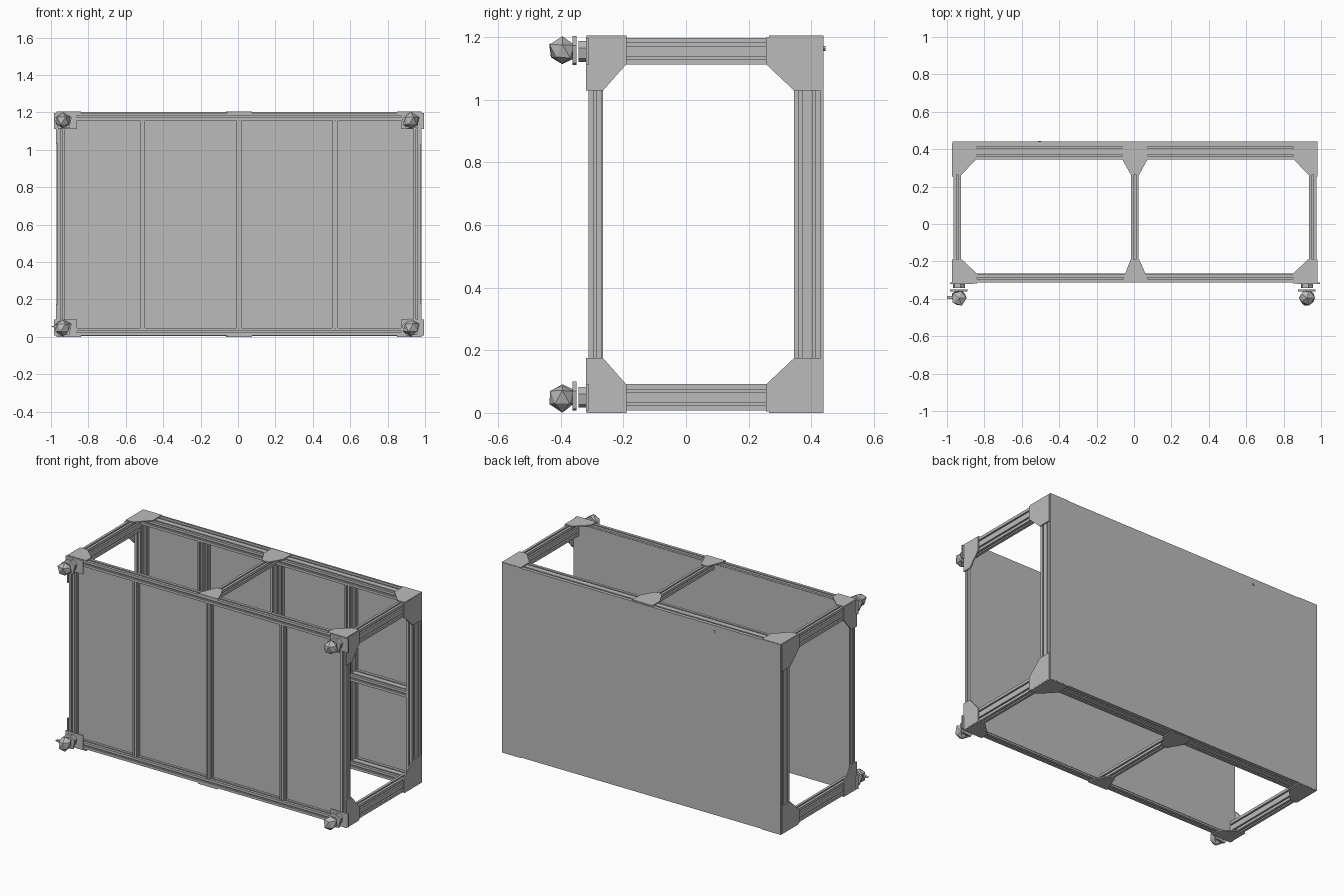
import bpy, bmesh, math, random
from mathutils import Vector

random.seed(4)
cube = bpy.data.objects.get("Cube")
if cube:
    bpy.data.objects.remove(cube, do_unlink=True)

grey = bpy.data.materials.new("aluminium_grey")
grey.use_nodes = True
COLOUR = (0.5, 0.5, 0.5, 1)
grey.diffuse_color = COLOUR
grey.node_tree.nodes["Principled BSDF"].inputs["Base Color"].default_value = COLOUR


def finish(name, bm):
    bmesh.ops.recalc_face_normals(bm, faces=bm.faces)
    mesh = bpy.data.meshes.new(name)
    bm.to_mesh(mesh)
    bm.free()
    mesh.materials.append(grey)
    obj = bpy.data.objects.new(name, mesh)
    bpy.context.collection.objects.link(obj)
    return obj


def place(axis, u, v, w):
    """Put profile point (u, v) at distance w along the axis."""
    return {"x": (w, u, v), "y": (u, w, v), "z": (u, v, w)}[axis]


def prism(name, axis, pts, lo, hi):
    bm = bmesh.new()
    face = bm.faces.new([bm.verts.new(place(axis, u, v, lo)) for u, v in pts])
    ext = bmesh.ops.extrude_face_region(bm, geom=[face])
    verts = [e for e in ext["geom"] if isinstance(e, bmesh.types.BMVert)]
    bmesh.ops.translate(bm, verts=verts, vec=Vector(place(axis, 0, 0, hi - lo)))
    return finish(name, bm)


def rect(u0, u1, v0, v1):
    return [(u0, v0), (u1, v0), (u1, v1), (u0, v1)]


def slotted(u0, u1, v0, v1, slot=0.009, depth=0.01):
    """Rectangle with one slot per module along every side."""
    corners = [Vector(p) for p in rect(u0, u1, v0, v1)]
    module = min(u1 - u0, v1 - v0)
    pts = []
    for i, a in enumerate(corners):
        b = corners[(i + 1) % 4]
        along = (b - a).normalized()
        inward = Vector((-along.y, along.x)) * depth
        length = (b - a).length
        count = max(1, round(length / module))
        pts.append(a)
        for k in range(count):
            mid = a + along * length * (k + 0.5) / count
            s, e = mid - along * slot / 2, mid + along * slot / 2
            pts += [s, s + inward, e + inward, e]
    return [tuple(p) for p in pts]


def bar(name, axis, u0, u1, v0, v1, lo, hi, **kw):
    return prism(name, axis, slotted(u0, u1, v0, v1, **kw), lo, hi)


# Main dimensions
X0, X1 = -0.965, 0.975
MID = 0.005
Z0, Z1 = 0.007, 1.198
F0, F1 = -0.312, -0.268
R0, R1 = 0.345, 0.43
T, TALL = 0.04, 0.085


def mx(p, flip):
    return 2 * MID - p if flip else p


def mz(p, flip):
    return Z0 + Z1 - p if flip else p


# Posts and side rails, mirrored left to right
for flip, side in ((False, "right"), (True, "left")):
    a, b = sorted((mx(X0, flip), mx(X0 + T, flip)))
    bar(f"front_post_{side}", "z", a, b, F0, F1, Z0, Z1)
    bar(f"rear_post_{side}", "z", a, b, R0, R1, Z0, Z1)
    for low, level in ((False, "top"), (True, "bottom")):
        c, d = sorted((mz(Z1, low), mz(Z1 - TALL, low)))
        bar(f"side_rail_{level}_{side}", "y", a, b, c, d, F1, R0)

# Long rails and the centre cross rails
for low, level in ((False, "top"), (True, "bottom")):
    c, d = sorted((mz(Z1, low), mz(Z1 - T, low)))
    bar(f"front_rail_{level}", "x", F0, F1, c, d, X0 + T, X1 - T)
    bar(f"rear_rail_{level}", "x", R0, R1, c, d, X0 + T, X1 - T)
    bar(f"centre_rail_{level}", "y", MID - T / 2, MID + T / 2, c, d, F1, R0)

# Uprights dividing the front and the back
for i in (-1, 0, 1):
    x = MID + i * 0.515
    bar(f"front_upright_{i + 2}", "z", x - 0.014, x + 0.014, F0 + 0.004, F1,
        Z0 + T, Z1 - T, slot=0.006, depth=0.006)
    bar(f"rear_upright_{i + 2}", "z", x - 0.018, x + 0.018, R0, R1, Z0 + T, Z1 - T)

# Middle rails on the back wall
for i in range(4):
    x = MID + (i - 2) * 0.515
    bar(f"rear_middle_rail_{i + 1}", "x", R0, R1, 0.56, 0.60,
        max(x + 0.018, X0 + T), min(x + 0.497, X1 - T))

# Wall panels
prism("front_panel", "y", rect(X0 + 0.005, X1 - 0.005, Z0 + 0.01, Z1 - 0.01), -0.271, -0.265)
prism("back_panel", "y", rect(X0 - 0.006, X1 + 0.006, Z0 - 0.003, Z1 + 0.003), R1, 0.44)

# Flat corner plates: top and bottom, then sides
REAR_TOP = [(-0.971, 0.439), (-0.84, 0.439), (-0.84, 0.35), (-0.92, 0.265), (-0.971, 0.265)]
FRONT_TOP = [(-0.971, -0.318), (-0.84, -0.318), (-0.84, -0.265), (-0.92, -0.19), (-0.971, -0.19)]
REAR_SIDE = [(0.43, 1.2), (0.255, 1.2), (0.255, 1.115), (0.345, 1.03), (0.43, 1.03)]
FRONT_SIDE = [(-0.32, 1.2), (-0.19, 1.2), (-0.19, 1.115), (-0.265, 1.03), (-0.32, 1.03)]
REAR_TEE = [(-0.065, 0.43), (-0.065, 0.35), (-0.018, 0.265), (0.028, 0.265), (0.075, 0.35), (0.075, 0.43)]
FRONT_TEE = [(-0.06, -0.312), (-0.055, -0.285), (-0.018, -0.19), (0.028, -0.19), (0.07, -0.285), (0.075, -0.312)]

for low, level in ((False, "top"), (True, "bottom")):
    c, d = sorted((mz(Z1, low), mz(Z1 + 0.007, low)))
    prism(f"rear_tee_plate_{level}", "z", REAR_TEE, c, d)
    prism(f"front_tee_plate_{level}", "z", FRONT_TEE, c, d)
    for flip, side in ((False, "right"), (True, "left")):
        for where, pts in (("rear", REAR_TOP), ("front", FRONT_TOP)):
            prism(f"{where}_corner_plate_{level}_{side}", "z",
                  [(mx(u, flip), v) for u, v in pts], c, d)
        a, b = sorted((mx(X0, flip), mx(X0 - 0.007, flip)))
        for where, pts in (("rear", REAR_SIDE), ("front", FRONT_SIDE)):
            prism(f"{where}_side_plate_{level}_{side}", "x",
                  [(u, mz(v, low)) for u, v in pts], a, b)


def ring(x, z, r, n, turn=0.0):
    return [(x + r * math.cos(turn + math.tau * k / n),
             z + r * math.sin(turn + math.tau * k / n)) for k in range(n)]


# Faceted adjuster feet on the front corners
for low, level in ((False, "top"), (True, "bottom")):
    z = mz(1.155, low)
    for flip, side in ((False, "right"), (True, "left")):
        x = 0.925 if flip else -0.935
        a, b = sorted((mx(-0.984, flip), mx(-0.862, flip)))
        prism(f"foot_plate_{level}_{side}", "y", rect(a, b, z - 0.043, z + 0.043), -0.32, F0)
        prism(f"foot_collar_{level}_{side}", "y", ring(x, z, 0.034, 6, 0.3), -0.343, -0.32)
        prism(f"foot_flange_{level}_{side}", "y", ring(x, z, 0.05, 5, 0.4), -0.362, -0.35)
        bm = bmesh.new()
        bmesh.ops.create_icosphere(bm, subdivisions=1, radius=0.046)
        for v in bm.verts:
            v.co *= random.uniform(0.82, 1.1)
            v.co += Vector((x, -0.395, z))
        finish(f"foot_knob_{level}_{side}", bm)

# Pointed tab on one foot, and the small bolt in the back
prism("foot_tab", "y", [(-1.0, 0.055), (-0.93, 0.035), (-0.93, 0.075)], -0.40, -0.385)
prism("back_bolt", "y", ring(-0.505, 1.165, 0.008, 8), 0.44, 0.445)
